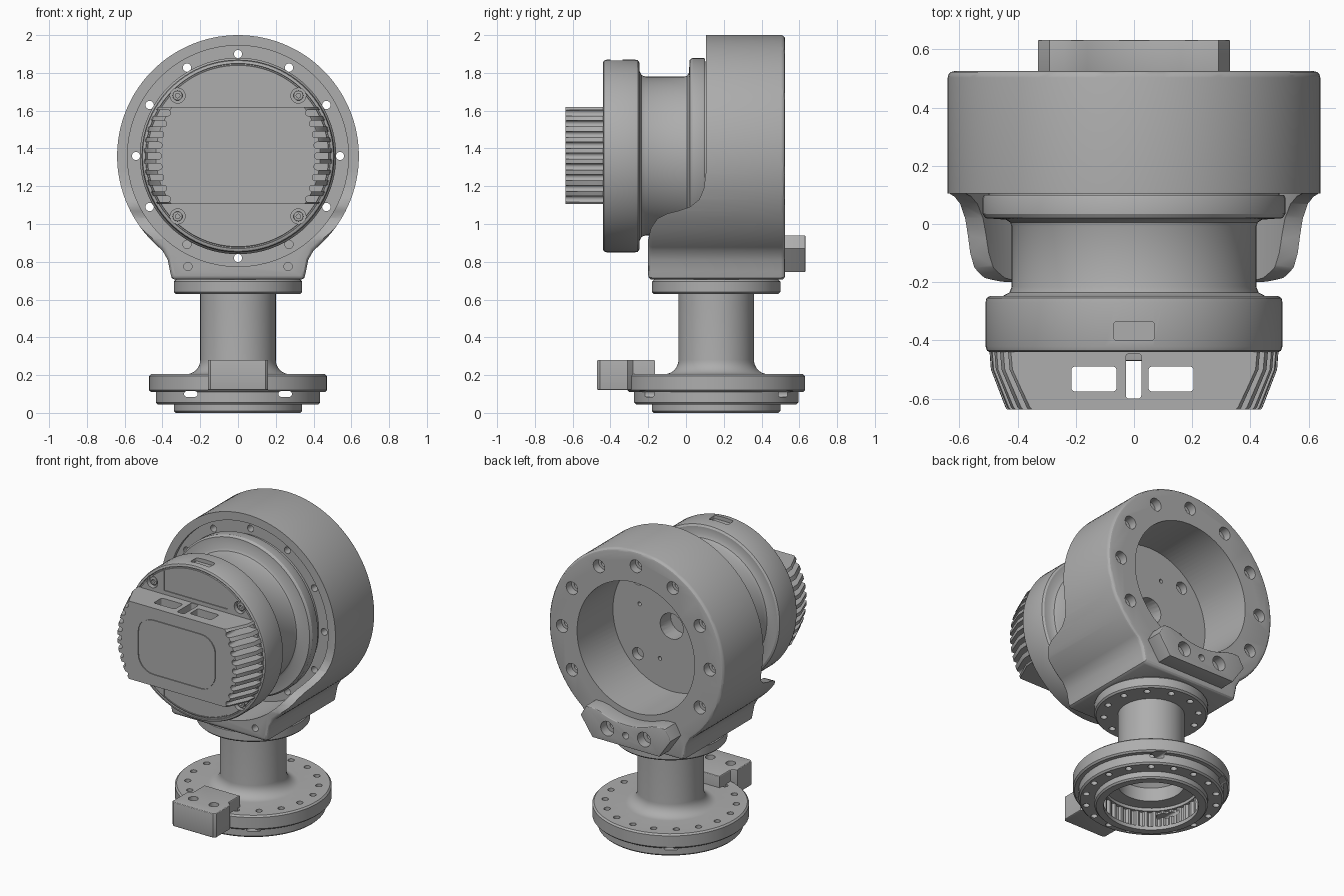
import bpy, bmesh
from math import sin, cos, pi, radians, sqrt
from mathutils import Vector

cube = bpy.data.objects.get("Cube")
if cube:
    bpy.data.objects.remove(cube)

grey = bpy.data.materials.new("machined_grey")
grey.use_nodes = True
tone = (0.42, 0.42, 0.42, 1)
grey.diffuse_color = tone
grey.node_tree.nodes["Principled BSDF"].inputs["Base Color"].default_value = tone

HEAD = 1.36   # height of the head axis
POST = 0.16   # depth of the post axis


# ---- helpers ----
def place(axis, a, b, h):
    """Map a 2D point plus a height along the axis to space."""
    return {"x": (h, a, b), "y": (a, h, b), "z": (a, b, h)}[axis]


def finish(name, bm):
    bmesh.ops.remove_doubles(bm, verts=bm.verts, dist=1e-5)
    bmesh.ops.recalc_face_normals(bm, faces=bm.faces)
    mesh = bpy.data.meshes.new(name)
    bm.to_mesh(mesh)
    bm.free()
    mesh.materials.append(grey)
    obj = bpy.data.objects.new(name, mesh)
    bpy.context.collection.objects.link(obj)
    return obj


def lathe(name, axis, profile, closed=False, steps=96):
    bm = bmesh.new()
    c = (0, HEAD) if axis == "y" else (0, POST)
    vs = [bm.verts.new(place(axis, c[0] + r, c[1], h)) for r, h in profile]
    es = [bm.edges.new(p) for p in zip(vs, vs[1:])]
    if closed:
        es.append(bm.edges.new((vs[-1], vs[0])))
    bmesh.ops.spin(bm, geom=vs + es, cent=place(axis, *c, 0), axis=place(axis, 0, 0, 1),
                   angle=2 * pi, steps=steps, use_merge=True, use_duplicate=False)
    return finish(name, bm)


def prisms(name, axis, outlines, lo, hi, bevel=0):
    bm = bmesh.new()
    for pts in outlines:
        face = bm.faces.new([bm.verts.new(place(axis, a, b, lo)) for a, b in pts])
        ext = bmesh.ops.extrude_face_region(bm, geom=[face], use_keep_orig=True)
        top = [v for v in ext["geom"] if isinstance(v, bmesh.types.BMVert)]
        bmesh.ops.translate(bm, verts=top, vec=Vector(place(axis, 0, 0, hi - lo)))
    bmesh.ops.recalc_face_normals(bm, faces=bm.faces)
    if bevel:
        i = "xyz".index(axis)
        rim = [e for e in bm.edges if abs(e.verts[0].co[i] - e.verts[1].co[i]) < 1e-6]
        bmesh.ops.bevel(bm, geom=rim, offset=bevel, segments=3, profile=0.5, affect="EDGES")
    return finish(name, bm)


def cut(obj, tool, op="DIFFERENCE"):
    mod = obj.modifiers.new("cut", "BOOLEAN")
    mod.object, mod.operation, mod.solver = tool, op, "EXACT"
    bpy.context.view_layer.objects.active = obj
    bpy.ops.object.modifier_apply(modifier=mod.name)
    bpy.data.objects.remove(tool)


def arc(cx, cy, r, start, end, n):
    angles = [radians(start + (end - start) * i / n) for i in range(n + 1)]
    return [(cx + r * cos(t), cy + r * sin(t)) for t in angles]


def disc(c, r, n=20):
    return arc(c[0], c[1], r, 0, 360 - 360 / n, n - 1)


def rect(x0, x1, y0, y1, r=0.012):
    return (arc(x1 - r, y1 - r, r, 0, 90, 6) + arc(x0 + r, y1 - r, r, 90, 180, 6)
            + arc(x0 + r, y0 + r, r, 180, 270, 6) + arc(x1 - r, y0 + r, r, 270, 360, 6))


def ring(cx, cy, r, n, start=0):
    return arc(cx, cy, r, start, start + 360 - 360 / n, n - 1)


def drill(obj, axis, centres, r, lo, hi):
    cut(obj, prisms("drill", axis, [disc(c, r) for c in centres], lo, hi))


def mirrored(half):
    return half + [(-x, z) for x, z in reversed(half)]


# ---- post: flanged base, neck and top flange, hollow inside ----
post = lathe("flanged_post", "z", [
    (.285, 0), (.33, 0), (.34, .01), (.34, .045), (.425, .045), (.435, .055), (.435, .11),
    (.46, .11), (.47, .12), (.47, .195), (.46, .205)]
    + arc(.275, .28, .075, 270, 180, 8)
    + [(.2, .63), (.33, .63), (.34, .64), (.34, .695), (.33, .705), (.14, .705),
       (.14, .3), (.2, .24), (.2, .15), (.285, .15)], closed=True)
drill(post, "z", ring(0, POST, .395, 18, 10), .02, -.1, .3)
drill(post, "z", ring(0, POST, .285, 12, 15), .02, .6, .69)
teeth = [p for i in range(72) for p in arc(0, POST, .305 - .013 * (i % 2), i * 5, i * 5 + 3, 1)]
cut(post, prisms("tooth_cutter", "z", [teeth], .025, .13))
cut(post, prisms("notch_cutter", "y", [rect(s * .25 - .035, s * .25 + .035, .085, .115)
                                       for s in (-1, 1)], -.5, .8))

# ---- clamp block on the base ----
clamp = prisms("clamp_block", "z", [
    mirrored([(.13, -.165), (.13, -.28), (.16, -.31), (.16, -.455), (.145, -.47)])], .12, .28, .006)
drill(clamp, "z", [(-.075, -.36), (.075, -.36)], .03, .2, .4)

# ---- housing: round shell with a foot, stepped front edge ----
outline = arc(0, HEAD, .64, -49, 229, 90)
foot = [(.40, .86), (.372, .81), (.36, .75), (.352, .715), (.335, .705)]
outline += mirrored(foot)[len(foot):][::-1][::-1][::-1] + foot[::-1]
housing = prisms("housing", "y", [outline], -.2, .525, .022)
side = [(-.3, .6), (-.3, .92), (-.2, .92), (-.185, .98), (-.15, 1.03), (-.1, 1.055), (-.04, 1.07),
        (.02, 1.09), (.07, 1.13), (.095, 1.19), (.105, 1.27), (.105, 2.1), (.7, 2.1), (.7, .6)]
cut(housing, prisms("side_shape", "x", [side], -1, 1), "INTERSECT")
cut(housing, lathe("front_bore", "y", [(0, -.4), (.585, -.4), (.585, .13), (0, .13)]))
cut(housing, lathe("rear_bore", "y", [(0, 0), (.43, 0), (.43, .7), (0, .7)]))
bolts = ring(0, HEAD, .54, 12)
drill(housing, "y", bolts, .022, 0, .6)
drill(housing, "y", bolts, .042, .47, .6)
drill(housing, "y", [(-.265, .775), (.265, .775)], .022, -.3, -.1)

# ---- rear stop plate under the bore ----
plate = prisms("rear_plate", "y", [
    [(.245, .745), (.33, .87), (.29, .94), (.24, .94)] + arc(0, 1.36, .47, -66, -114, 12)
    + [(-.24, .94), (-.29, .94), (-.33, .87), (-.245, .745)]], .5, .632, .005)
drill(plate, "y", [(-.135, .83), (.135, .83)], .048, .57, .7)
drill(plate, "y", [(-.135, .83), (.135, .83), (0, .82)], .022, .4, .7)

# ---- motor: rear flange, waist and front ring ----
motor = lathe("motor_body", "y", [
    (0, .15), (.5, .15), (.5, .1), (.515, .1), (.52, .09), (.52, .035), (.51, .02), (.44, .015),
    (.425, .005), (.42, -.01), (.42, -.215), (.428, -.235), (.45, -.247), (.495, -.247),
    (.507, -.255), (.51, -.27), (.51, -.42), (.505, -.435), (.495, -.44), (.49, -.44),
    (.488, -.432), (.482, -.432), (.48, -.44), (0, -.44)])
drill(motor, "y", [(0, HEAD)], .085, .04, .3)
drill(motor, "y", ring(0, HEAD, .35, 4, 45), .04, .1, .3)
drill(motor, "y", ring(0, HEAD, .25, 4, 20), .013, .1, .3)
screws = [(sx * .32, HEAD + sz * .32) for sx in (-1, 1) for sz in (-1, 1)]
drill(motor, "y", screws, .04, -.5, -.41)
covers = [arc(0, HEAD, .475, a - 32, a + 32, 24) for a in (90, 270)]
for a, pts in zip((1, -1), covers):
    inner = [(max(-.25, min(.25, x)), z) for x, z in pts[1:-1]]
    inner = [p for i, p in enumerate(inner) if abs(p[0]) < .249]
    edge = HEAD + a * .285
    shape = inner + [(inner[-1][0], edge), (inner[0][0], edge)]
    cut(motor, prisms("cover_recess", "y", [shape], -.5, -.434))
cut(motor, prisms("port_cutter", "z", [rect(-.07, .07, -.4, -.335)], 1.845, 2))

heads = prisms("front_screws", "y", [disc(c, .026) for c in screws], -.43, -.4, .004)
drill(heads, "y", screws, .012, -.5, -.415)

# ---- finned front block ----
block = lathe("finned_cover", "y", [
    (0, -.435), (.497, -.435), (.492, -.5), (.442, -.63), (.435, -.638), (0, -.638)])
cut(block, prisms("band", "z", [rect(-.6, .6, -.8, -.3)], 1.105, 1.62), "INTERSECT")
slots = []
for i in range(-4, 5):
    dz = i * .057
    inner = .405 - .9 * dz * dz
    for x0, x1 in ((inner, .6), (-.6, -inner)):
        slots.append(rect(x0, x1, HEAD + dz - .016, HEAD + dz + .016, .015))
cut(block, prisms("fin_cutter", "y", slots, -.8, -.3))
cut(block, prisms("window_cutter", "z", [
    rect(-.215, -.06, -.575, -.49), rect(.05, .205, -.575, -.49), rect(-.028, .025, -.6, -.445)],
    1, 1.8))
panel_groove = prisms("panel_groove", "y", [rect(-.285, .285, 1.18, 1.545, .11)], -.7, -.632)
cut(panel_groove, prisms("panel_core", "y", [rect(-.279, .279, 1.186, 1.539, .105)], -.8, -.5))
cut(block, panel_groove)

# ---- smooth shading with sharp edges kept ----
for obj in (post, clamp, housing, plate, motor, heads, block):
    bpy.ops.object.select_all(action="DESELECT")
    obj.select_set(True)
    bpy.context.view_layer.objects.active = obj
    bpy.ops.object.shade_smooth_by_angle(angle=radians(30))
